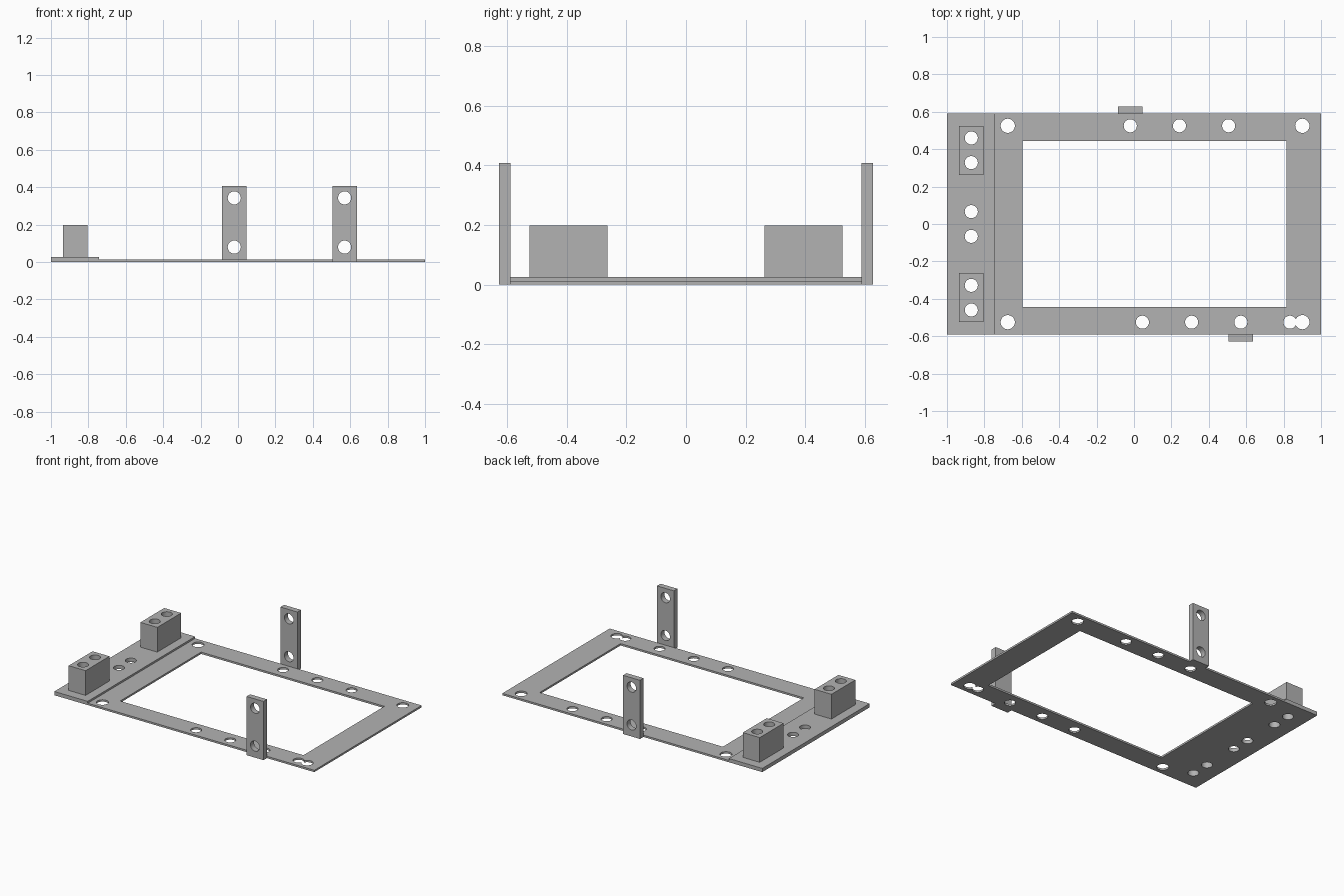
import bpy
import bmesh
import math
from mathutils import Matrix, Vector

cube = bpy.data.objects.get("Cube")
if cube:
    bpy.data.objects.remove(cube, do_unlink=True)

grey = bpy.data.materials.new("plain grey")
grey.use_nodes = True
grey.diffuse_color = (0.45, 0.45, 0.45, 1)
grey.node_tree.nodes["Principled BSDF"].inputs["Base Color"].default_value = grey.diffuse_color

R = 0.035          # small hole radius
R_CORNER = 0.038   # corner hole radius


def add_box(bm, lo, hi):
    lo, hi = Vector(lo), Vector(hi)
    bmesh.ops.create_cube(bm, size=1, matrix=Matrix.Translation((lo + hi) / 2)
                          @ Matrix.Diagonal((*(hi - lo), 1)))


def add_drill(bm, centre, radius, axis):
    turn = Matrix.Rotation(math.pi / 2, 4, 'X') if axis == 'Y' else Matrix()
    bmesh.ops.create_cone(bm, cap_ends=True, segments=32, radius1=radius, radius2=radius,
                          depth=1, matrix=Matrix.Translation(centre) @ turn)


def to_object(bm, name):
    mesh = bpy.data.meshes.new(name)
    bm.to_mesh(mesh)
    bm.free()
    mesh.materials.append(grey)
    obj = bpy.data.objects.new(name, mesh)
    bpy.context.collection.objects.link(obj)
    return obj


def drilled_box(name, lo, hi, holes, axis='Z', window=None):
    """Box with round holes (centre, radius) and an optional rectangular opening."""
    bm = bmesh.new()
    add_box(bm, lo, hi)
    part = to_object(bm, name)

    bm = bmesh.new()
    for centre, radius in holes:
        add_drill(bm, centre, radius, axis)
    if window:
        add_box(bm, *window)
    cutter = to_object(bm, name + "_cutter")
    cutter.hide_render = True

    mod = part.modifiers.new("holes", 'BOOLEAN')
    mod.operation = 'DIFFERENCE'
    mod.solver = 'EXACT'
    mod.use_self = True
    mod.object = cutter
    bpy.ops.object.select_all(action='DESELECT')
    bpy.context.view_layer.objects.active = part
    part.select_set(True)
    bpy.ops.object.modifier_apply(modifier=mod.name)
    bpy.data.objects.remove(cutter, do_unlink=True)
    bpy.ops.object.shade_smooth_by_angle(angle=math.radians(30))
    return part


# Hole positions
row_y = 0.525
block_x = -0.87
strip_holes = [((block_x, s * y, 0), R) for s in (-1, 1) for y in (0.066, 0.328, 0.46)]
corner_holes = [((x, s * row_y, 0), R_CORNER) for x in (-0.675, 0.9) for s in (-1, 1)]
back_row = [((-0.02 + 0.263 * i, row_y, 0), R) for i in range(3)]
front_row = [((0.045 + 0.263 * i, -row_y, 0), R) for i in range(4)]

# Thin base frame with a large opening
drilled_box("base_frame", (-1, -0.59, 0), (1, 0.59, 0.013),
            strip_holes + corner_holes + back_row + front_row,
            window=((-0.595, -0.445, -1), (0.815, 0.445, 1)))

# Thicker strip at the right end
drilled_box("end_strip", (-1, -0.59, 0.013), (-0.743, 0.59, 0.026), strip_holes)

# Pair of drilled mounting blocks on the strip
for side, s in (("front", -1), ("back", 1)):
    ys = sorted((s * 0.263, s * 0.525))
    holes = [((block_x, s * y, 0.1), R) for y in (0.328, 0.46)]
    drilled_box(side + "_block", (block_x - 0.065, ys[0], 0.026),
                (block_x + 0.065, ys[1], 0.198), holes)

# Upright tabs on the outer edges
for side, s, x in (("front", -1, 0.57), ("back", 1, -0.02)):
    ys = sorted((s * 0.588, s * 0.627))
    holes = [((x, s * 0.6, z), R) for z in (0.08, 0.343)]
    drilled_box(side + "_tab", (x - 0.065, ys[0], 0), (x + 0.065, ys[1], 0.408),
                holes, axis='Y')
